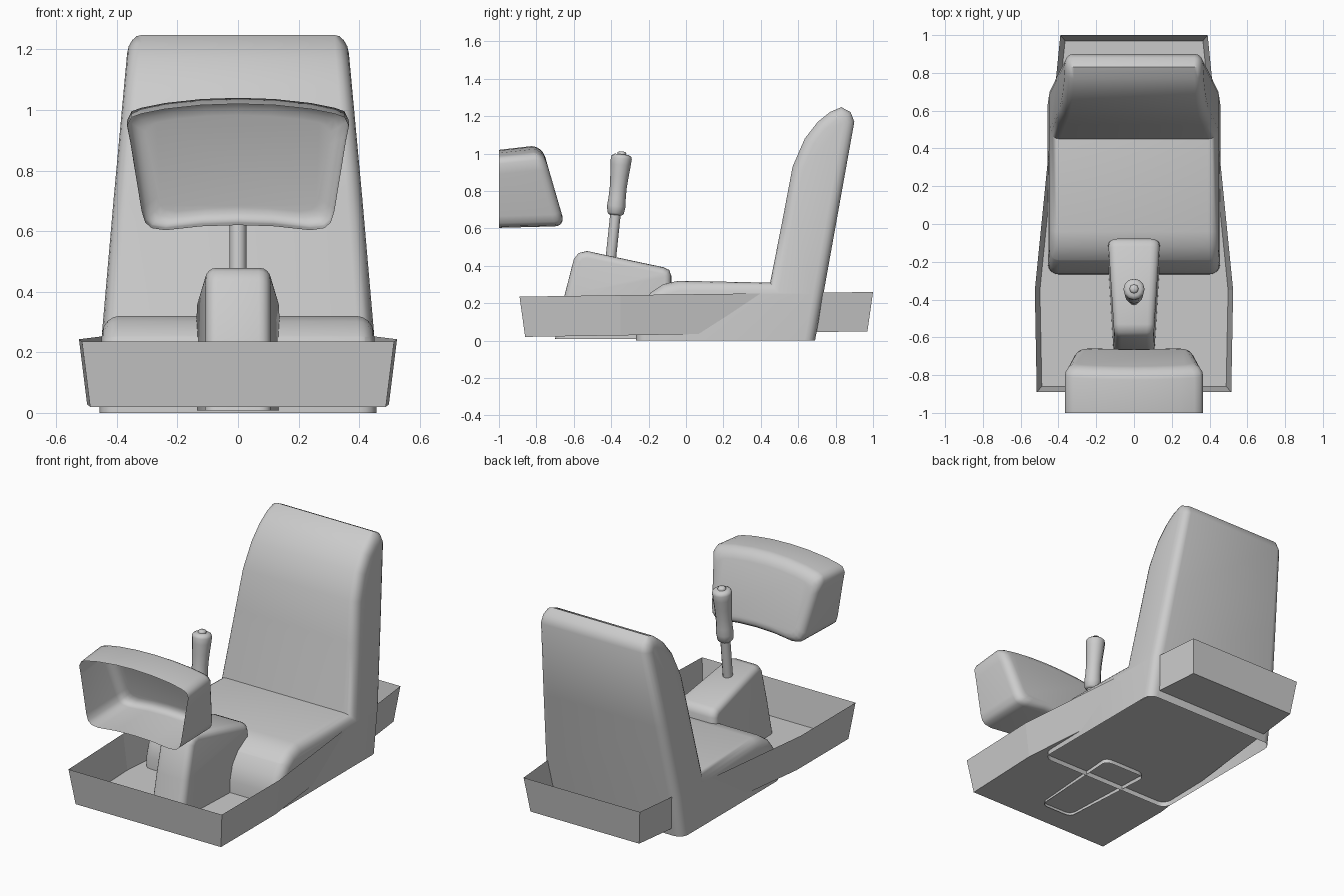
import bpy, bmesh, math
from mathutils import Vector

if "Cube" in bpy.data.objects:
    bpy.data.objects.remove(bpy.data.objects["Cube"])


def finish(name, bm, smooth=True, angle=35):
    bmesh.ops.recalc_face_normals(bm, faces=bm.faces[:])
    me = bpy.data.meshes.new(name)
    bm.to_mesh(me)
    bm.free()
    ob = bpy.data.objects.new(name, me)
    bpy.context.collection.objects.link(ob)
    if smooth:
        bpy.ops.object.select_all(action='DESELECT')
        ob.select_set(True)
        bpy.context.view_layer.objects.active = ob
        bpy.ops.object.shade_smooth_by_angle(angle=math.radians(angle))
    return ob


def bridge(bm, a, b):
    n = len(a)
    for i in range(n):
        j = (i + 1) % n
        bm.faces.new((a[i], a[j], b[j], b[i]))


def cut(bm, z, clear=False):
    geom = bm.verts[:] + bm.edges[:] + bm.faces[:]
    bmesh.ops.bisect_plane(bm, geom=geom, plane_co=(0, 0, z), plane_no=(0, 0, 1),
                           clear_inner=clear)


def prism(name, profile, half, width, base, cuts, scale_x):
    """Side profile (y, z) extruded across x, rounded, left open at base, tapered."""
    bm = bmesh.new()
    left, right = [[bm.verts.new((s * half, y, z)) for y, z in profile] for s in (-1, 1)]
    bm.faces.new(left)
    bm.faces.new(right[::-1])
    bridge(bm, left, right)
    bmesh.ops.recalc_face_normals(bm, faces=bm.faces[:])
    rims = [e for e in bm.edges if e.verts[0].co.x * e.verts[1].co.x > 0]
    bmesh.ops.bevel(bm, geom=rims, offset=width, segments=4, profile=0.5,
                    affect='EDGES', clamp_overlap=False)
    cut(bm, base, True)
    for z in cuts:
        cut(bm, z)
    for v in bm.verts:
        v.co.x *= scale_x(v.co)
    return finish(name, bm, angle=45)


# Open floor tub: thin sheet, wider at the rim
def tub_ring(bm, *pts):
    full = list(pts) + [(-x, y, z) for x, y, z in pts[::-1]]
    return [bm.verts.new(p) for p in full]


bm = bmesh.new()
rim = tub_ring(bm, (0.515, -0.89, 0.235), (0.525, -0.35, 0.243), (0.39, 1.0, 0.26))
floor = tub_ring(bm, (0.488, -0.86, 0.02), (0.498, -0.35, 0.028), (0.365, 0.97, 0.05))
bridge(bm, floor, rim)
for i in (0, 1):
    bm.faces.new((floor[i], floor[i + 1], floor[4 - i], floor[5 - i]))
finish("floor_tub", bm, smooth=False)


# Seat: one padded L-shaped body
def seat_taper(c):
    if c.z < 0.25:
        return 1 - 0.06 * c.z
    return 0.985 - 0.19 * (c.z - 0.25) - 0.012 * max(0, c.z - 0.7)


seat_profile = [(-0.27, -0.15), (-0.265, 0.1), (-0.24, 0.19), (-0.19, 0.255), (-0.12, 0.302),
                (-0.04, 0.32), (0.45, 0.31), (0.515, 0.64), (0.57, 0.93), (0.635, 1.08),
                (0.705, 1.17), (0.77, 1.222), (0.83, 1.248), (0.88, 1.222), (0.9, 1.17),
                (0.663, -0.15)]
prism("seat", seat_profile, 0.457, 0.055, 0.0, (0.25, 0.7), seat_taper)

# Centre console under the stick
console_profile = [(-0.735, -0.15), (-0.65, 0.24), (-0.6, 0.435), (-0.575, 0.468),
                   (-0.53, 0.479), (-0.12, 0.392), (-0.09, 0.378), (-0.078, 0.345),
                   (-0.078, -0.15)]
prism("console", console_profile, 0.1, 0.035, 0.008, (0.25,),
      lambda c: 1.02 + 0.33 * (c.y + 0.62) / 0.54 + 0.1 * (1 - c.z / 0.48))


# Control stick: lathed parts along one tilted axis
def lathe(name, rings, sides=12):
    bm = bmesh.new()
    tilt = Vector((0, 0.105, 1))
    prev = first = None
    for h, r in rings:
        centre = Vector((0, -0.402, 0.44)) + tilt * (h - 0.44)
        ring = []
        for i in range(sides):
            a = math.tau * i / sides
            ring.append(bm.verts.new(centre + Vector((r * math.cos(a), r * math.sin(a),
                                                      -0.105 * r * math.sin(a)))))
        if prev:
            bridge(bm, prev, ring)
        else:
            first = ring
        prev = ring
    bm.faces.new(first[::-1])
    bm.faces.new(prev)
    finish(name, bm, angle=50)


lathe("stick_shaft", [(0.42, 0.028), (0.70, 0.028)])
lathe("stick_grip", [(0.672, 0.034), (0.682, 0.044), (0.72, 0.049), (0.76, 0.046), (0.82, 0.045),
                     (0.88, 0.049), (0.94, 0.054), (0.975, 0.056), (0.987, 0.052), (0.996, 0.038)])
lathe("stick_button", [(0.985, 0.024), (1.003, 0.024), (1.011, 0.016)], 8)

# Instrument hood: open shell facing forward, sloped closed back with soft rim
half_outline = [(0.12, 1.016), (0.24, 1.003), (0.32, 0.987), (0.352, 0.975), (0.366, 0.945),
                (0.355, 0.89), (0.318, 0.665), (0.306, 0.628), (0.285, 0.61), (0.24, 0.603),
                (0.12, 0.616)]
outline = ([(0, 1.02)] + half_outline + [(0, 0.62)]
           + [(-x, z) for x, z in half_outline[::-1]])
bm = bmesh.new()
prev = [bm.verts.new((x, -1.0, z)) for x, z in outline]
for step in range(5):
    a = math.radians(22.5 * step)
    inset, depth = 0.055 * (1 - math.cos(a)), 0.055 * (1 - math.sin(a))
    ring = []
    for x, z in outline:
        z += 0.02 if z > 0.8 else 0.008
        z = 0.82 + (z - 0.82) * (1 - inset / 0.21)
        y = -0.768 + (1.035 - z) * 0.29 - depth
        ring.append(bm.verts.new((x * (1 - inset / 0.34), y, z)))
    bridge(bm, prev, ring)
    prev = ring
bm.faces.new(prev)
finish("instrument_hood", bm, angle=50)
